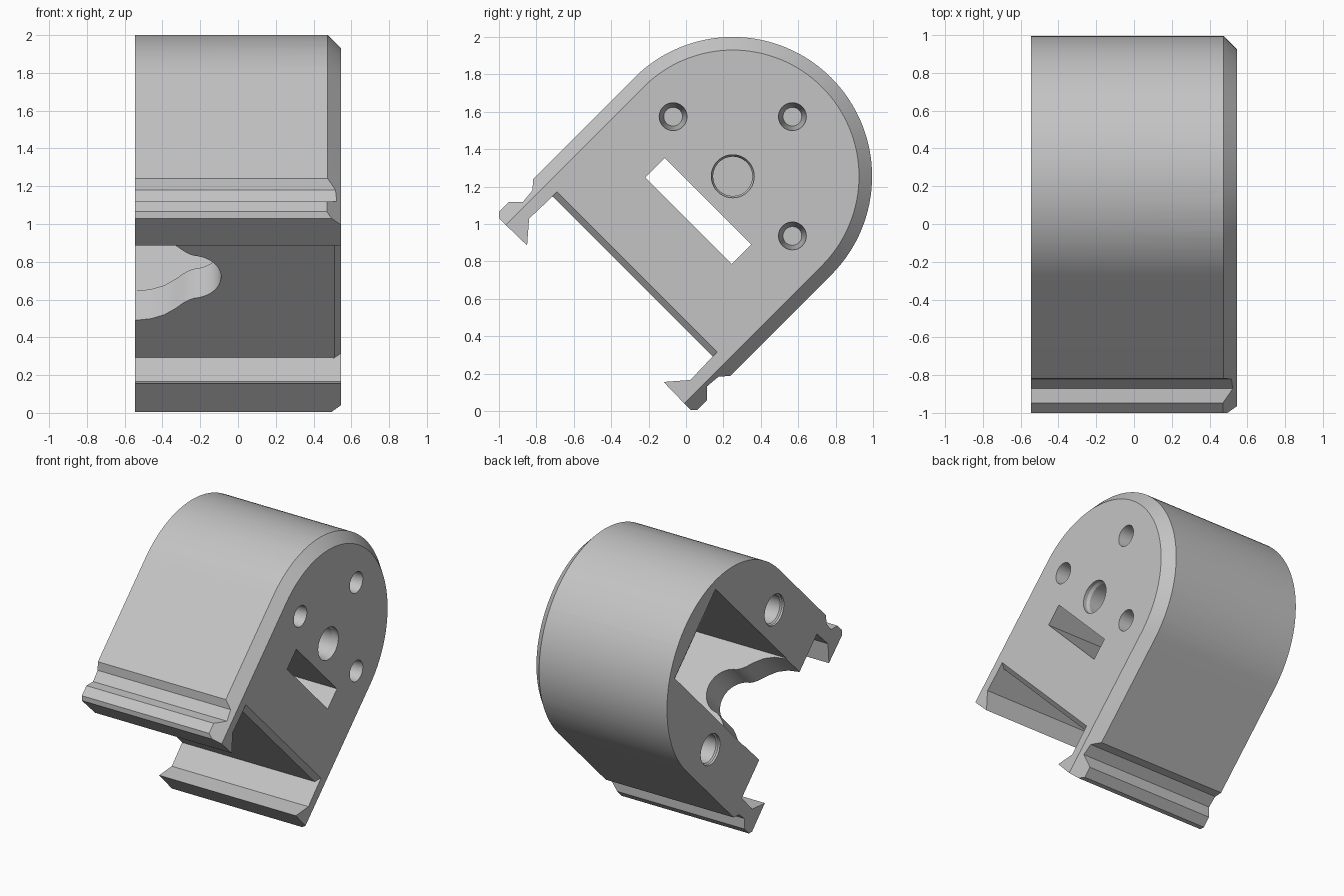
import bpy, bmesh, math
from math import sin, cos, pi, radians

if "Cube" in bpy.data.objects:
    bpy.data.objects.remove(bpy.data.objects["Cube"], do_unlink=True)

grey = bpy.data.materials.new("light grey plastic")
grey.use_nodes = True
colour = (0.55, 0.55, 0.55, 1)
grey.diffuse_color = colour
grey.node_tree.nodes["Principled BSDF"].inputs["Base Color"].default_value = colour

R, X0, X1 = 0.745, -0.545, 0.545     # arch radius and the two end planes
K = math.sqrt(0.5)


def place(x, u, v):
    """Tilted frame: u runs from the arch centre to the feet, v across."""
    return (x, 0.25 - (u + v) * K, 1.255 + (v - u) * K)


def loft(name, rings):
    """Solid through a list of equal rings of (x, u, v) points, capped at both ends."""
    bm = bmesh.new()
    rows = [[bm.verts.new(place(*p)) for p in ring] for ring in rings]
    n = len(rows[0])
    for a, b in zip(rows, rows[1:]):
        for i in range(n):
            j = (i + 1) % n
            bm.faces.new((a[i], a[j], b[j], b[i]))
    bm.faces.new(rows[0])
    bm.faces.new(rows[-1][::-1])
    bmesh.ops.recalc_face_normals(bm, faces=bm.faces)
    mesh = bpy.data.meshes.new(name)
    bm.to_mesh(mesh)
    bm.free()
    mesh.materials.append(grey)
    ob = bpy.data.objects.new(name, mesh)
    bpy.context.collection.objects.link(ob)
    return ob


def arc(r, steps=64):
    """Half circle bulging to -u, from v = -r to v = +r."""
    return [(-r * cos(t), r * sin(t)) for t in
            (-pi / 2 + pi * i / steps for i in range(steps + 1))]


def carve(target, cutter, operation="DIFFERENCE"):
    mod = target.modifiers.new(cutter.name, "BOOLEAN")
    mod.operation, mod.solver, mod.object = operation, "EXACT", cutter
    bpy.context.view_layer.objects.active = target
    bpy.ops.object.modifier_apply(modifier=mod.name)
    bpy.data.objects.remove(cutter, do_unlink=True)


def hole(name, u, v, stops):
    """Round hole along x; stops are (x, radius) pairs."""
    angles = [2 * pi * i / 40 for i in range(40)]
    carve(body, loft(name, [[(x, u + r * cos(a), v + r * sin(a)) for a in angles]
                            for x, r in stops]))


# Arched body with two hooked feet, extruded along x
foot = [(0.765, 0.745), (0.81, 0.704), (0.89, 0.697), (0.944, 0.75), (1.018, 0.75),
        (1.043, 0.725), (1.039, 0.516), (0.93, 0.61), (0.757, 0.605)]
outline = arc(R) + foot + [(u, -v) for u, v in reversed(foot)]
body = loft("bracket_body", [[(x, u, v) for u, v in outline] for x in (X0, X1)])

# Bevel around the outer rim of the closed end
envelope = []
for x, r in ((-0.7, 0.8), (0.42, 0.8), (0.6, 0.62)):
    envelope.append([(x, u, v) for u, v in arc(r) + [(1.3, r), (1.3, -r)]])
carve(body, loft("rim_bevel", envelope), "INTERSECT")

# Small bevel on the bottom edge between the feet
wedge = [(0.505, 0.762), (0.555, 0.762), (0.555, 0.712)]
carve(body, loft("bottom_bevel", [[(x, u, v) for x, u in wedge] for v in (-0.606, 0.606)]))

# Sloped cavity open at the flat end
cavity = [(-0.6, -0.635), (-0.545, -0.6), (0.17, 0.537), (-0.6, 0.537)]
carve(body, loft("cavity", [[(x, u, v) for x, u in cavity] for v in (-0.329, 0.329)]))

# Keyhole notch through the bottom wall
flare = [(-0.6, 0.325), (-0.545, 0.325), (-0.46, 0.312), (-0.39, 0.283),
         (-0.33, 0.235), (-0.29, 0.195), (-0.26, 0.172)]
tip = [(-0.25 + 0.16 * cos(t), 0.16 * sin(t)) for t in
       (radians(84 - 168 * i / 24) for i in range(25))]
keyhole = flare + tip + [(x, -v) for x, v in reversed(flare)]
carve(body, loft("keyhole", [[(x, u, v) for x, v in keyhole] for u in (0.5, 0.8)]))

# Slot from the closed end into the cavity
slot = [(0.187, -0.327), (0.336, -0.327), (0.336, 0.327), (0.187, 0.327)]
carve(body, loft("slot", [[(x, u, v) for u, v in slot] for x in (-0.1, 0.6)]))

# Round holes in both ends
hole("centre_hole", 0, 0, [(0.6, 0.115), (0.52, 0.115), (0.5, 0.105), (0.25, 0.105)])
for u, v in ((0, 0.451), (0, -0.451), (-0.451, 0)):
    hole("screw_hole", u, v, [(0.57, 0.077), (0.3, 0.05)])
for v in (-0.515, 0.515):
    hole("pin_hole", 0.16, v, [(-0.6, 0.11), (-0.53, 0.11), (-0.52, 0.1), (-0.2, 0.1)])

# Smooth the curves, keep the edges sharp
bpy.ops.object.select_all(action="DESELECT")
body.select_set(True)
bpy.context.view_layer.objects.active = body
bpy.ops.object.shade_smooth_by_angle(angle=radians(25))
